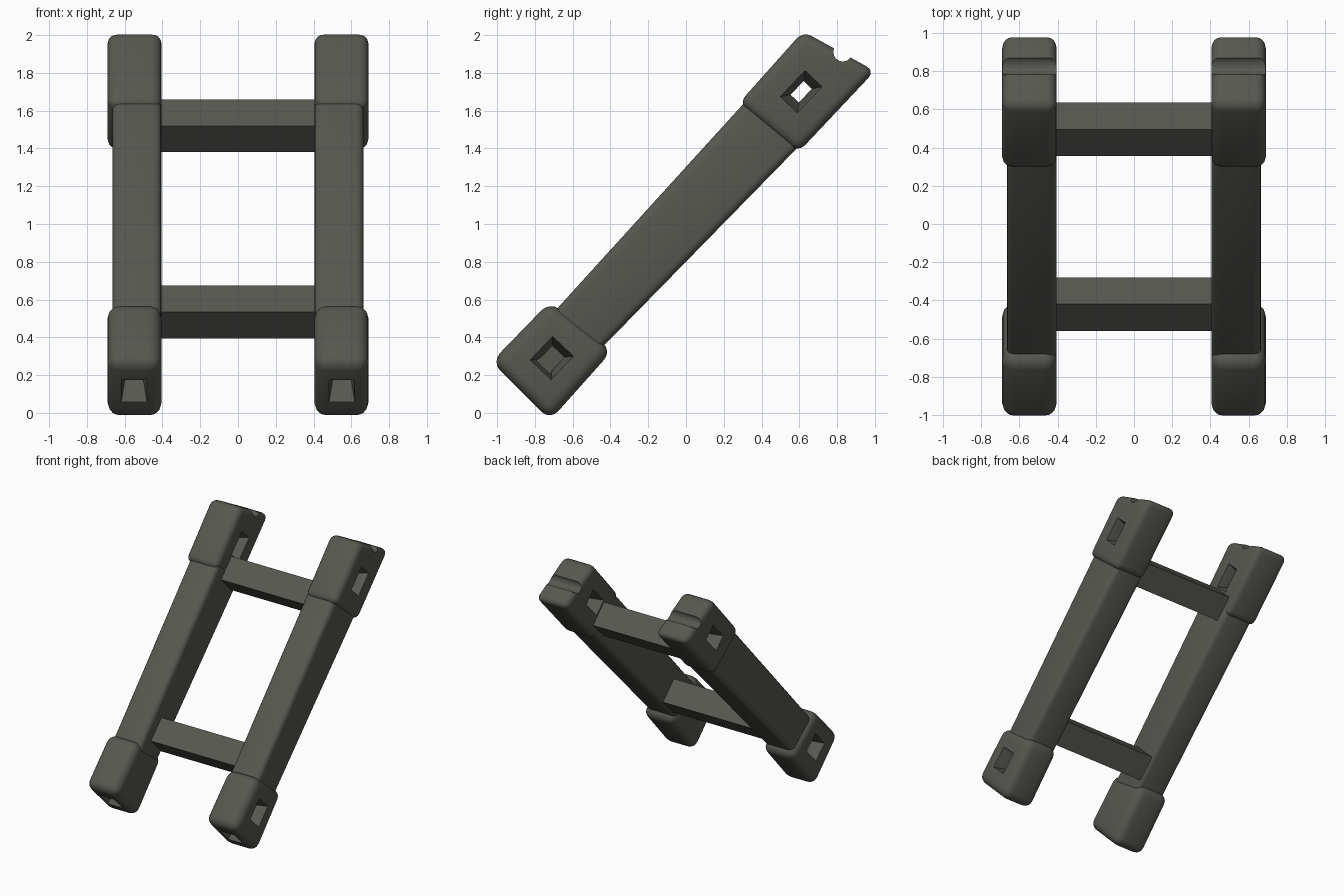
import bpy, bmesh, math
from mathutils import Vector

cube = bpy.data.objects.get("Cube")
if cube:
    bpy.data.objects.remove(cube, do_unlink=True)

paint = bpy.data.materials.new("dark olive grey")
paint.use_nodes = True
colour = (0.095, 0.096, 0.082, 1)
paint.diffuse_color = colour
bsdf = next(n for n in paint.node_tree.nodes if n.type == 'BSDF_PRINCIPLED')
bsdf.inputs["Base Color"].default_value = colour

# Directions along and across the leaning rails
LEAN = math.radians(46.5)
ALONG = Vector((0, math.cos(LEAN), math.sin(LEAN)))
ACROSS = Vector((0, math.sin(LEAN), -math.cos(LEAN)))
SIDE = Vector((1, 0, 0))


def loft(name, rings):
    """Solid through a list of rings with equal point counts."""
    bm = bmesh.new()
    loops = [[bm.verts.new(p) for p in ring] for ring in rings]
    n = len(loops[0])
    for a, b in zip(loops, loops[1:]):
        for i in range(n):
            j = (i + 1) % n
            bm.faces.new((a[i], a[j], b[j], b[i]))
    bm.faces.new(loops[0])
    bm.faces.new(loops[-1])
    bmesh.ops.recalc_face_normals(bm, faces=bm.faces)
    mesh = bpy.data.meshes.new(name)
    bm.to_mesh(mesh)
    bm.free()
    mesh.materials.append(paint)
    obj = bpy.data.objects.new(name, mesh)
    bpy.context.collection.objects.link(obj)
    return obj


def prism(name, profile, x0, x1):
    """Side profile (y, z) extruded from x0 to x1."""
    return loft(name, [[Vector((x, y, z)) for y, z in profile] for x in (x0, x1)])


def rect(centre, u, v, w, h):
    corners = ((-1, -1), (1, -1), (1, 1), (-1, 1))
    return [centre + u * (a * w / 2) + v * (b * h / 2) for a, b in corners]


def finish(obj, bevel, cutters=()):
    """Round the edges, cut the openings, and shade smooth."""
    mod = obj.modifiers.new("Round", 'BEVEL')
    mod.width = bevel
    mod.segments = 4
    for cutter in cutters:
        cutter.hide_render = True
        cut = obj.modifiers.new("Opening", 'BOOLEAN')
        cut.operation = 'DIFFERENCE'
        cut.solver = 'EXACT'
        cut.object = cutter
    bpy.context.view_layer.update()
    deps = bpy.context.evaluated_depsgraph_get()
    mesh = bpy.data.meshes.new_from_object(obj.evaluated_get(deps))
    obj.modifiers.clear()
    obj.data = mesh
    for cutter in cutters:
        bpy.data.objects.remove(cutter, do_unlink=True)
    bpy.ops.object.select_all(action='DESELECT')
    obj.select_set(True)
    bpy.context.view_layer.objects.active = obj
    bpy.ops.object.shade_smooth_by_angle(angle=math.radians(35))


rail = [(-0.73, 0.50), (0.33, 1.665), (0.65, 1.465), (-0.47, 0.32)]
upper = [(0.62, 2.02), (1.0, 1.81), (0.595, 1.38), (0.28, 1.64)]
lower = [(-1.03, 0.27), (-0.72, -0.04), (-0.39, 0.33), (-0.72, 0.59)]

for side, s in (("right", -1), ("left", 1)):
    # Rail
    finish(prism(side + "_rail", rail, s * 0.405, s * 0.665), 0.04)

    # Upper end block: waisted through hole and a groove in the end face
    eye = Vector((0, 0.61, 1.70))
    hole = loft("hole_cutter", [rect(eye + SIDE * s * x, ALONG, ACROSS, w, h)
                                for x, w, h in ((0.38, 0.21, 0.14), (0.55, 0.1, 0.06),
                                                (0.72, 0.21, 0.14))])
    circle = [math.tau * i / 16 for i in range(16)]
    groove = prism("groove_cutter", [(0.83 + 0.05 * math.cos(a), 1.91 + 0.05 * math.sin(a))
                                     for a in circle], s * 0.3, s * 0.8)
    finish(prism(side + "_upper_block", upper, s * 0.405, s * 0.69), 0.05, (hole, groove))

    # Lower end block: outer pocket joined to an opening in the end face
    eye = Vector((s * 0.55, -0.71, 0.29))
    pocket = loft("pocket_cutter", [rect(eye + SIDE * s * x, ALONG, ACROSS, w, h)
                                    for x, w, h in ((-0.04, 0.1, 0.09), (0.16, 0.18, 0.16))])
    mouth = loft("mouth_cutter", [rect(eye + ALONG * d, SIDE, ACROSS, w, h)
                                  for d, w, h in ((0, 0.07, 0.08), (-0.26, 0.14, 0.17))])
    finish(prism(side + "_lower_block", lower, s * 0.405, s * 0.69), 0.065, (pocket, mouth))

# Cross bars, square and set edge-on between the rails
for name, y, z in (("upper_cross_bar", 0.495, 1.52), ("lower_cross_bar", -0.42, 0.535)):
    r = 0.14
    prism(name, [(y - r, z), (y, z + r), (y + r, z), (y, z - r)], -0.43, 0.43)
